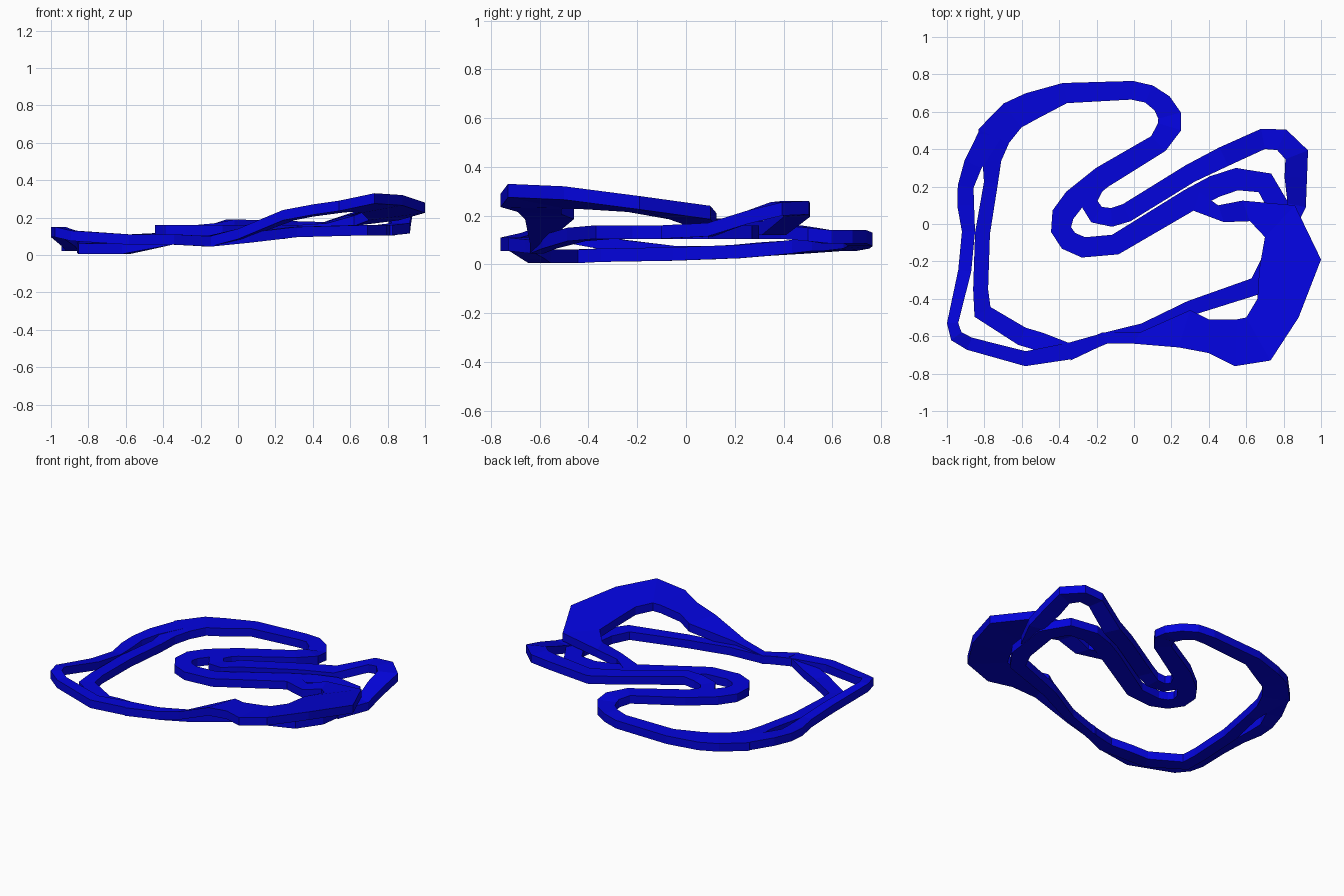
import bpy
import bmesh
from mathutils import Vector

THICKNESS = 0.055

if "Cube" in bpy.data.objects:
    bpy.data.objects.remove(bpy.data.objects["Cube"], do_unlink=True)


def make_material(name, colour):
    material = bpy.data.materials.new(name)
    material.use_nodes = True
    material.diffuse_color = colour
    material.node_tree.nodes["Principled BSDF"].inputs["Base Color"].default_value = colour
    return material


track_blue = make_material("track_blue", (0.001, 0.001, 0.72, 1))


def strip(name, left_edge, right_edge, closed=False):
    """Solid slab between two edge lines of the top surface."""
    bm = bmesh.new()
    drop = Vector((0, 0, -THICKNESS))
    rings = []
    for left, right in zip(left_edge, right_edge):
        left, right = Vector(left), Vector(right)
        corners = (left, right, right + drop, left + drop)
        rings.append([bm.verts.new(corner) for corner in corners])
    following = rings[1:] + rings[:1] if closed else rings[1:]
    for ring, after in zip(rings, following):
        for side in range(4):
            other = (side + 1) % 4
            bm.faces.new((ring[side], ring[other], after[other], after[side]))
    if not closed:
        bm.faces.new(rings[0])
        bm.faces.new(rings[-1])
    bmesh.ops.recalc_face_normals(bm, faces=bm.faces)
    mesh = bpy.data.meshes.new(name)
    bm.to_mesh(mesh)
    bm.free()
    mesh.materials.append(track_blue)
    part = bpy.data.objects.new(name, mesh)
    bpy.context.collection.objects.link(part)


def road(name, points, closed=False):
    """Level road along centre points (x, y, top height, width)."""
    left_edge, right_edge = [], []
    last = len(points) - 1
    for index, (x, y, z, width) in enumerate(points):
        before = points[index - 1] if index or closed else points[index]
        after = points[(index + 1) % len(points)] if index < last or closed else points[index]
        here = Vector((x, y))
        incoming = (here - Vector(before[:2])).normalized()
        outgoing = (Vector(after[:2]) - here).normalized()
        heading = (incoming + outgoing).normalized()
        across = Vector((-heading.y, heading.x)) * width / 2
        left_edge.append((*(here + across), z))
        right_edge.append((*(here - across), z))
    strip(name, left_edge, right_edge, closed)


# Main circuit: west side, north sweep, hairpins, then the low road under the bank
road("main_circuit", [
    (-.35, -.68, .11, .09), (-.5, -.63, .08, .1), (-.6, -.6, .06, .1),
    (-.81, -.47, .06, .1), (-.82, -.35, .065, .08), (-.81, -.05, .07, .08),
    (-.765, .22, .08, .075), (-.76, .34, .09, .1), (-.75, .47, .1, .18),
    (-.65, .58, .11, .16), (-.55, .63, .11, .15), (-.37, .7, .12, .11),
    (-.01, .715, .13, .1), (.08, .695, .14, .1), (.15, .645, .14, .11),
    (.19, .58, .14, .125), (.19, .52, .15, .13), (.13, .43, .16, .11),
    (-.17, .25, .16, .12), (-.32, .13, .16, .12), (-.38, .05, .16, .12),
    (-.39, -.03, .16, .11), (-.35, -.09, .16, .11),
    (-.27, -.125, .16, .11), (-.1, -.11, .16, .11), (.3, .13, .16, .12),
    (.43, .2, .16, .12), (.55, .24, .16, .12), (.7, .22, .16, .12),
    (.78, .08, .16, .12), (.74, -.2, .16, .12), (.66, -.33, .16, .1),
    (.3, -.45, .15, .08), (.05, -.56, .12, .06), (-.15, -.61, .1, .06),
], closed=True)

# Western side road, crossing the main one and rising to its outer corner
road("west_branch", [
    (-.77, .48, .1, .12), (-.86, .32, .09, .1), (-.9, .2, .08, .085),
    (-.9, .1, .075, .09), (-.885, -.04, .075, .07), (-.905, -.25, .1, .07),
    (-.97, -.53, .15, .06), (-.95, -.6, .15, .07), (-.88, -.64, .13, .07),
    (-.58, -.72, .11, .08), (-.35, -.68, .11, .09),
])

# Inner hairpin leading to the raised eastern loop, then dipping under the bank
road("east_loop", [
    (-.1, .29, .16, .1), (-.2, .22, .16, .1), (-.245, .12, .16, .1),
    (-.2, .05, .16, .1), (-.12, .035, .17, .1), (-.04, .06, .19, .1),
    (.3, .27, .18, .1), (.48, .36, .175, .11), (.69, .455, .25, .11),
    (.79, .45, .26, .12), (.87, .37, .255, .13), (.865, .25, .22, .12),
    (.87, .1, .17, .1), (.78, -.08, .16, .1),
])

# Broad raised bank on the southeast, joining the hairpin road at the end
bank_rim = [
    (-.34, -.73, .11), (-.15, -.64, .1), (0, -.64, .14), (.24, -.66, .24),
    (.4, -.69, .27), (.54, -.76, .29), (.73, -.73, .33), (.88, -.5, .32),
    (1, -.19, .28), (.86, .1, .24), (.58, .125, .21), (.45, .1, .17), (.35, .17, .16),
]
bank_foot = [
    (-.33, -.65, .11), (-.17, -.58, .1), (.03, -.58, .14), (.3, -.46, .24),
    (.4, -.51, .26), (.55, -.51, .28), (.6, -.5, .285), (.66, -.4, .28),
    (.67, -.24, .27), (.7, -.07, .24), (.62, .015, .21), (.48, .01, .17), (.32, .07, .16),
]
strip("raised_bank", bank_foot, bank_rim)
